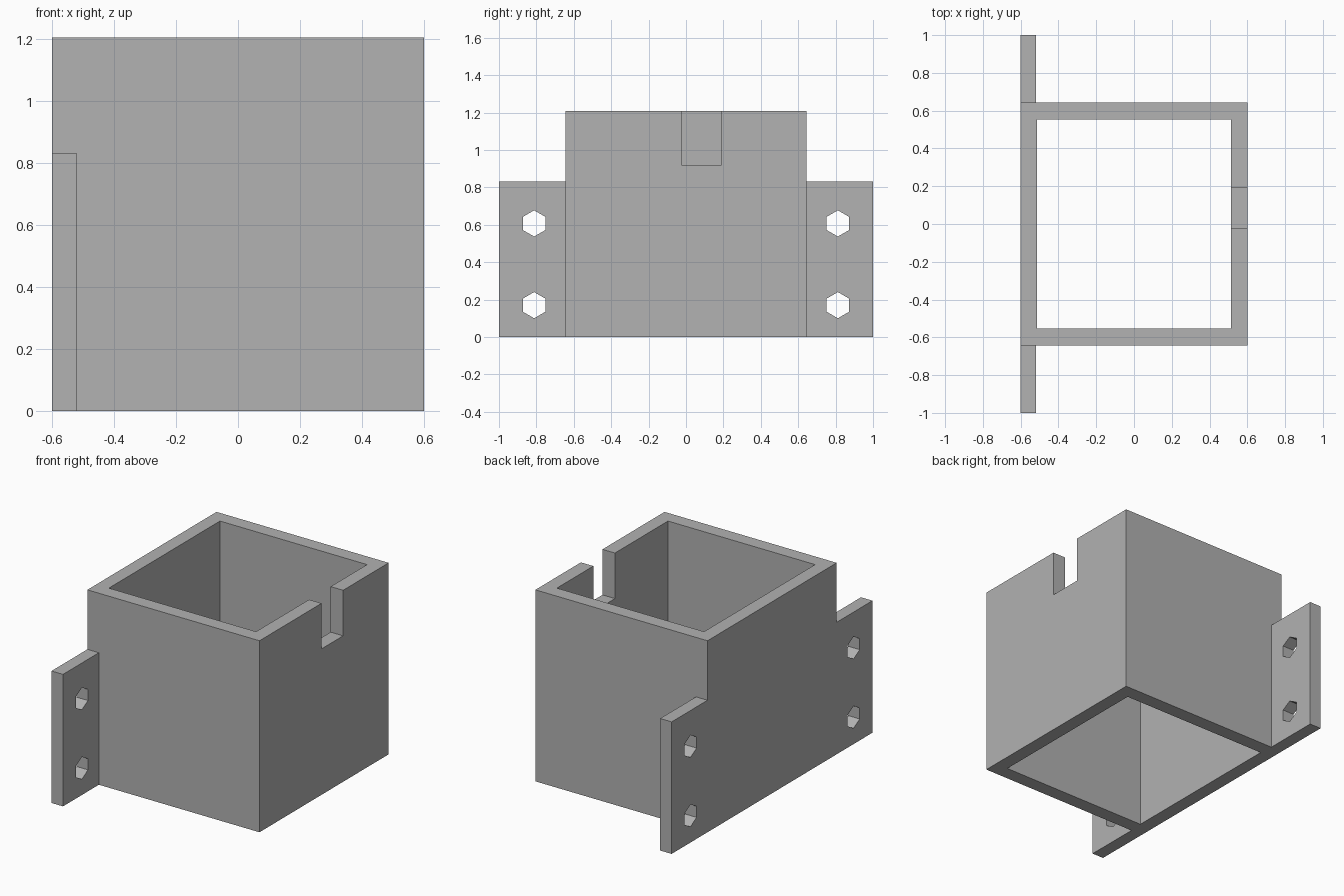
import bpy
import bmesh
from math import pi
from mathutils import Matrix, Vector

default_cube = bpy.data.objects.get("Cube")
if default_cube:
    bpy.data.objects.remove(default_cube, do_unlink=True)

grey = bpy.data.materials.new("plain grey")
grey.use_nodes = True
colour = (0.445, 0.445, 0.445, 1)
grey.diffuse_color = colour
grey.node_tree.nodes["Principled BSDF"].inputs["Base Color"].default_value = colour


def finish(name, bm):
    bmesh.ops.recalc_face_normals(bm, faces=bm.faces)
    mesh = bpy.data.meshes.new(name)
    bm.to_mesh(mesh)
    bm.free()
    mesh.materials.append(grey)
    obj = bpy.data.objects.new(name, mesh)
    bpy.context.collection.objects.link(obj)
    return obj


def box(name, low, high):
    low, high = Vector(low), Vector(high)
    bm = bmesh.new()
    matrix = Matrix.Translation((low + high) / 2) @ Matrix.Diagonal((*(high - low), 1))
    bmesh.ops.create_cube(bm, size=1, matrix=matrix)
    return finish(name, bm)


def hex_rod(name, x, y, z, radius):
    # Hexagonal rod along x, with a corner pointing up
    bm = bmesh.new()
    matrix = Matrix.Translation((x, y, z)) @ Matrix.Rotation(pi / 2, 4, "Y")
    bmesh.ops.create_cone(bm, cap_ends=True, segments=6, radius1=radius,
                          radius2=radius, depth=0.4, matrix=matrix)
    # Turn the section if its flat side is on top
    top = max(v.co.z for v in bm.verts)
    if top < z + radius * 0.95:
        bmesh.ops.rotate(bm, verts=bm.verts, cent=(x, y, z),
                         matrix=Matrix.Rotation(pi / 6, 3, "X"))
    return finish(name, bm)


def cut(target, cutter):
    cutter.hide_render = True
    mod = target.modifiers.new("cut", "BOOLEAN")
    mod.operation = "DIFFERENCE"
    mod.solver = "EXACT"
    mod.object = cutter
    bpy.context.view_layer.objects.active = target
    bpy.ops.object.modifier_apply(modifier=mod.name)
    bpy.data.objects.remove(cutter, do_unlink=True)


# Open square sleeve with a notch in the top of its +x wall
sleeve = box("sleeve", (-0.6, -0.643, 0), (0.6, 0.643, 1.207))
cut(sleeve, box("cavity_cutter", (-0.513, -0.553, -0.2), (0.513, 0.553, 1.5)))
cut(sleeve, box("notch_cutter", (0.4, -0.025, 0.92), (0.8, 0.19, 1.5)))

# Mounting flanges, each with two hexagonal holes
for name, side in (("front_flange", -1), ("back_flange", 1)):
    ends = sorted((side * 0.643, side))
    flange = box(name, (-0.6, ends[0], 0), (-0.52, ends[1], 0.832))
    for height in (0.17, 0.607):
        cut(flange, hex_rod("hole_cutter", -0.56, side * 0.812, height, 0.07))
